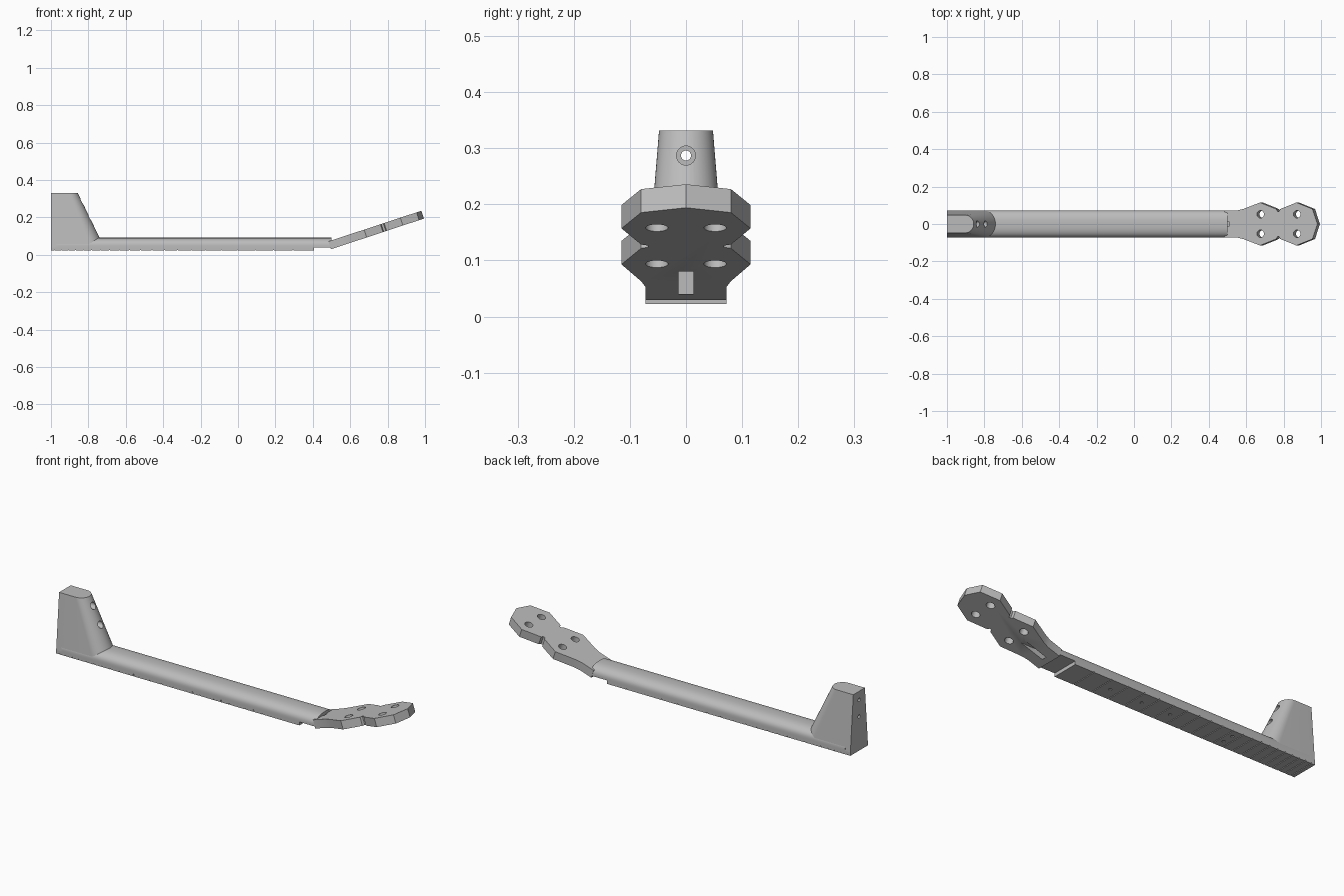
import bpy, bmesh
from math import pi, cos, sin, atan, radians
from mathutils import Matrix, Vector

if "Cube" in bpy.data.objects:
    bpy.data.objects.remove(bpy.data.objects["Cube"])

grey = bpy.data.materials.new("plain grey")
grey.use_nodes = True
grey.diffuse_color = (0.5, 0.5, 0.5, 1)
grey.node_tree.nodes["Principled BSDF"].inputs["Base Color"].default_value = (0.5, 0.5, 0.5, 1)


def make(name, bm):
    bmesh.ops.recalc_face_normals(bm, faces=bm.faces)
    mesh = bpy.data.meshes.new(name)
    bm.to_mesh(mesh)
    bm.free()
    mesh.materials.append(grey)
    ob = bpy.data.objects.new(name, mesh)
    bpy.context.collection.objects.link(ob)
    return ob


def loft(name, ring_a, ring_b):
    """Closed solid between two matching rings of points."""
    bm = bmesh.new()
    a = [bm.verts.new(p) for p in ring_a]
    b = [bm.verts.new(p) for p in ring_b]
    bm.faces.new(a)
    bm.faces.new(b)
    for i in range(len(a)):
        j = (i + 1) % len(a)
        bm.faces.new((a[i], a[j], b[j], b[i]))
    return make(name, bm)


def add_box(bm, x, y, z):
    lo, hi = Vector((x[0], y[0], z[0])), Vector((x[1], y[1], z[1]))
    bmesh.ops.create_cube(bm, size=1, matrix=Matrix.Translation((lo + hi) / 2)
                          @ Matrix.Diagonal((*(hi - lo), 1)))


def add_cyl(bm, centre, radius, depth, axis="Z", segs=24):
    turn = {"Z": Matrix(), "X": Matrix.Rotation(pi / 2, 4, "Y"),
            "Y": Matrix.Rotation(pi / 2, 4, "X")}[axis]
    bmesh.ops.create_cone(bm, cap_ends=True, segments=segs, radius1=radius, radius2=radius,
                          depth=depth, matrix=Matrix.Translation(centre) @ turn)


def cut(target, bm):
    cutter = make("cutter", bm)
    cutter.hide_render = True
    mod = target.modifiers.new("cut", "BOOLEAN")
    mod.operation, mod.solver, mod.object = "DIFFERENCE", "EXACT", cutter
    bpy.context.view_layer.objects.active = target
    bpy.ops.object.modifier_apply(modifier=mod.name)
    bpy.data.objects.remove(cutter)


HALF = 0.072      # half width of the neck
NUT_X = 0.405     # where the strings leave the fretboard
SCALE = 1.97      # string length for the fret spacing


def fret_x(n):
    return NUT_X - SCALE * (1 - 2 ** (-n / 12))


# Rounded neck shaft
arch = []
for i in range(33):
    t = pi * i / 32
    c = cos(t)
    arch.append((HALF * abs(c) ** 0.8 * (1 if c > 0 else -1), 0.045 + 0.047 * sin(t) ** 0.8))
section = [(-HALF, 0.04), (HALF, 0.04)] + arch
neck = loft("neck", [(-0.97, y, z) for y, z in section], [(0.5, y, z) for y, z in section])


# Tapered heel with a rounded front and stepped bolt holes
def heel_ring(front, half, z):
    arc = [(front - half + half * sin(pi * i / 24), -half * cos(pi * i / 24), z)
           for i in range(25)]
    return [(-1, -half, z)] + arc + [(-1, half, z)]


heel = loft("heel", heel_ring(-0.715, HALF, 0.04), heel_ring(-0.857, 0.048, 0.332))
for radius, start, end in ((0.017, -0.93, -0.6), (0.009, -1.1, -0.9)):
    bm = bmesh.new()
    for z in (0.287, 0.2):
        add_cyl(bm, ((start + end) / 2, 0, z), radius, end - start, "X")
    cut(heel, bm)

# Fretboard with fret slots and marker holes
bm = bmesh.new()
add_box(bm, (-1, NUT_X), (-HALF, HALF), (0.022, 0.04))
fretboard = make("fretboard", bm)
bm = bmesh.new()
for n in range(1, 22):
    x = fret_x(n)
    add_box(bm, (x - 0.002, x + 0.002), (-0.1, 0.1), (0.01, 0.027))
for n in (3, 5, 7, 12):
    x = fret_x(n - 0.5)
    for y in ((-0.03, 0.03) if n == 12 else (0,)):
        add_cyl(bm, (x, y, 0.02), 0.008, 0.014)
    add_cyl(bm, (x, -HALF, 0.031), 0.004, 0.01, "Y", 12)
cut(fretboard, bm)

# Nut with four string notches
profile = [(NUT_X - 0.005, 0.022), (0.407, 0), (0.417, 0), (0.417, 0.04), (NUT_X - 0.005, 0.04)]
nut = loft("nut", [(x, -HALF, z) for x, z in profile], [(x, HALF, z) for x, z in profile])
bm = bmesh.new()
for y in (-0.054, -0.018, 0.018, 0.054):
    add_cyl(bm, (0.41, y, 0.004), 0.005, 0.1, "X", 16)
    add_box(bm, (0.36, 0.46), (y - 0.003, y + 0.003), (-0.02, 0.002))
cut(nut, bm)

# Tilted headstock made of two joined octagons
tilt = atan(0.33)
thick = 0.044
half_outline = [(0.497, HALF), (0.565, HALF), (0.597, 0.08), (0.688, 0.115), (0.775, 0.08),
                (0.78, 0.068), (0.79, 0.068), (0.795, 0.08), (0.882, 0.115), (0.968, 0.08)]
outline = half_outline + [(0.994, 0)] + [(x, -y) for x, y in reversed(half_outline)]


def place(x, y, h):
    u = (x - 0.497) / cos(tilt)
    return (x - h * sin(tilt), y, 0.03 + u * sin(tilt) + h * cos(tilt))


headstock = loft("headstock", [place(x, y, 0) for x, y in outline],
                 [place(x, y, thick) for x, y in outline])
bm = bmesh.new()
for x in (0.69, 0.885):
    for y in (-0.052, 0.052):
        bmesh.ops.create_cone(bm, cap_ends=True, segments=32, radius1=0.02, radius2=0.02,
                              depth=0.15, matrix=Matrix.Translation(place(x, y, thick / 2))
                              @ Matrix.Rotation(-tilt, 4, "Y"))
# Rod access slot behind the nut
add_box(bm, (0.5, 0.68), (-0.013, 0.013), (0.04, 0.08))
cut(headstock, bm)

# Smooth the curved surfaces, keeping edges sharp
for ob in (neck, heel, headstock, nut, fretboard):
    bpy.ops.object.select_all(action="DESELECT")
    ob.select_set(True)
    bpy.context.view_layer.objects.active = ob
    bpy.ops.object.shade_smooth_by_angle(angle=radians(30))
